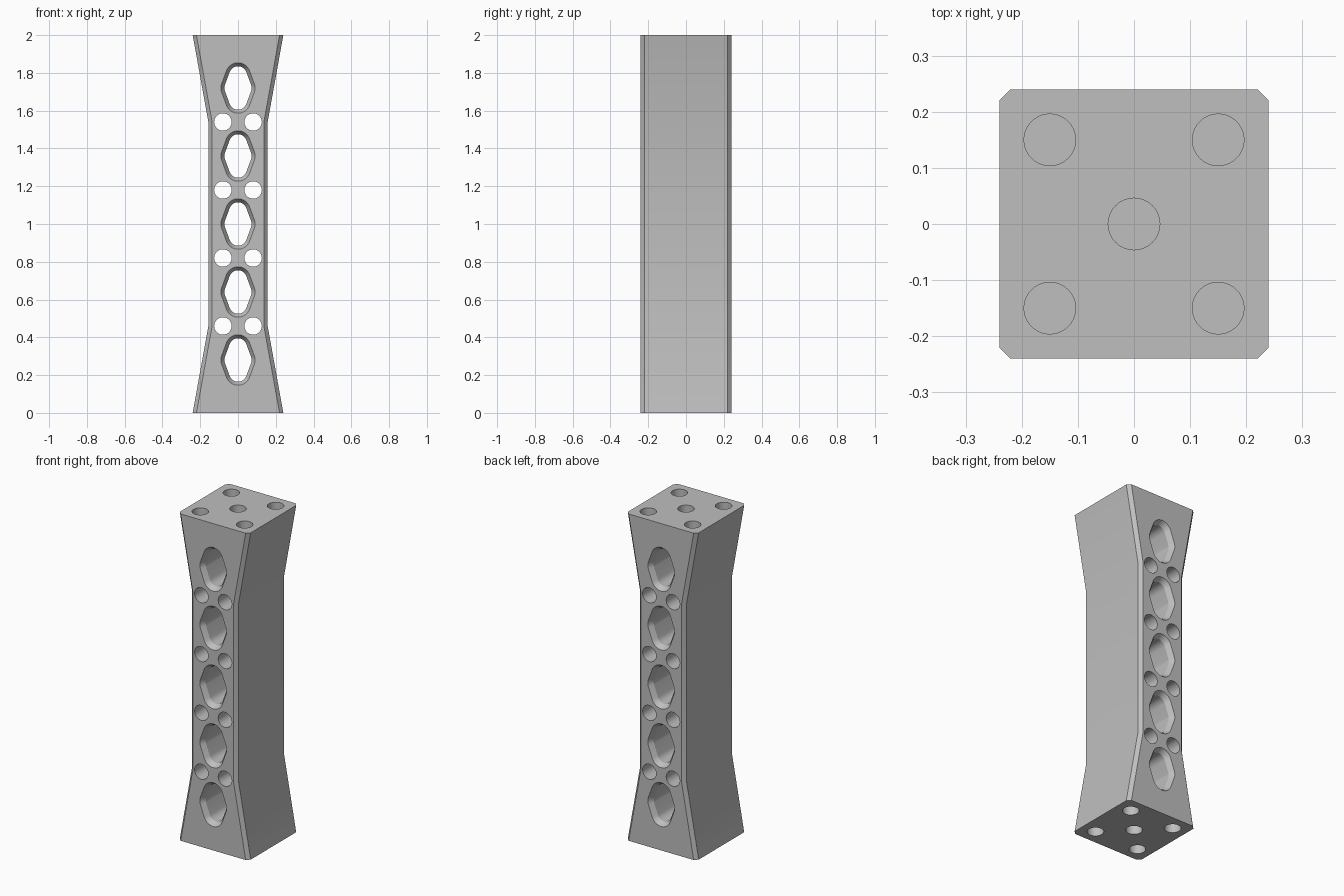
import bpy, bmesh, math
from mathutils import Vector

if "Cube" in bpy.data.objects:
    bpy.data.objects.remove(bpy.data.objects["Cube"])


def loft(bm, rings):
    """Skin a list of closed rings and cap both ends."""
    loops = [[bm.verts.new(p) for p in ring] for ring in rings]
    n = len(loops[0])
    for a, b in zip(loops, loops[1:]):
        for i in range(n):
            j = (i + 1) % n
            bm.faces.new((a[i], a[j], b[j], b[i]))
    bm.faces.new(loops[0][::-1])
    bm.faces.new(loops[-1])


def make_object(name, bm):
    bmesh.ops.recalc_face_normals(bm, faces=bm.faces)
    mesh = bpy.data.meshes.new(name)
    bm.to_mesh(mesh)
    bm.free()
    obj = bpy.data.objects.new(name, mesh)
    bpy.context.collection.objects.link(obj)
    return obj


def circle(r, n=40):
    return [(r * math.cos(2 * math.pi * i / n), r * math.sin(2 * math.pi * i / n))
            for i in range(n)]


def rounded_diamond(r, a=0.025, b=0.068, steps=(6, 16)):
    """Diamond outline with every corner rounded by radius r."""
    t = math.atan2(a, b)
    corners = ((a, 0, -t, t, steps[0]), (0, b, t, math.pi - t, steps[1]),
               (-a, 0, math.pi - t, math.pi + t, steps[0]),
               (0, -b, math.pi + t, 2 * math.pi - t, steps[1]))
    pts = []
    for cx, cz, start, end, n in corners:
        for i in range(n + 1):
            ang = start + (end - start) * i / n
            pts.append((cx + r * math.cos(ang), cz + r * math.sin(ang)))
    return pts


# Waisted column with chamfered long edges
HALF, WAIST, CH = 0.24, 0.157, 0.02
bm = bmesh.new()
sections = []
for z, w in ((0, HALF), (0.46, WAIST), (1.54, WAIST), (2, HALF)):
    sections.append([Vector((x, y, z)) for x, y in (
        (w, CH - HALF), (w, HALF - CH), (w - CH, HALF), (CH - w, HALF),
        (-w, HALF - CH), (-w, CH - HALF), (CH - w, -HALF), (w - CH, -HALF))])
loft(bm, sections)
column = make_object("waisted_column", bm)

cut = bmesh.new()
# Diamond windows with a countersunk rim front and back
R, RIM, DEPTH = 0.047, 0.0185, 0.03
for k in range(5):
    zc = 0.28 + 0.36 * k
    rings = []
    for y in (-0.25, -0.21, 0.21, 0.25):
        r = R + RIM * (abs(y) - (HALF - DEPTH)) / DEPTH
        rings.append([Vector((x, y, zc + z)) for x, z in rounded_diamond(r)])
    loft(cut, rings)

# Pairs of round through holes between the windows
for k in range(4):
    for xc in (-0.08, 0.08):
        loft(cut, [[Vector((xc + x, y, 0.46 + 0.36 * k + z)) for x, z in circle(0.046)]
                   for y in (-0.3, 0.3)])

# Blind mounting holes in both ends
for z0, z1 in ((-0.05, 0.12), (1.88, 2.05)):
    for xc, yc in ((0, 0), (0.15, 0.15), (-0.15, 0.15), (0.15, -0.15), (-0.15, -0.15)):
        loft(cut, [[Vector((xc + x, yc + y, z)) for x, y in circle(0.046)]
                   for z in (z0, z1)])
cutter = make_object("hole_cutter", cut)
cutter.hide_render = True

# Cut the holes and bake the result
mod = column.modifiers.new("holes", 'BOOLEAN')
mod.operation = 'DIFFERENCE'
mod.solver = 'EXACT'
mod.object = cutter
bpy.context.view_layer.objects.active = column
column.select_set(True)
bpy.ops.object.modifier_apply(modifier=mod.name)
bpy.data.objects.remove(cutter, do_unlink=True)

# Plain grey finish
grey = bpy.data.materials.new("light_grey")
grey.diffuse_color = (0.52, 0.52, 0.52, 1)
grey.use_nodes = True
grey.node_tree.nodes["Principled BSDF"].inputs["Base Color"].default_value = grey.diffuse_color
column.data.materials.clear()
column.data.materials.append(grey)
bpy.ops.object.shade_smooth_by_angle(angle=math.radians(25))
